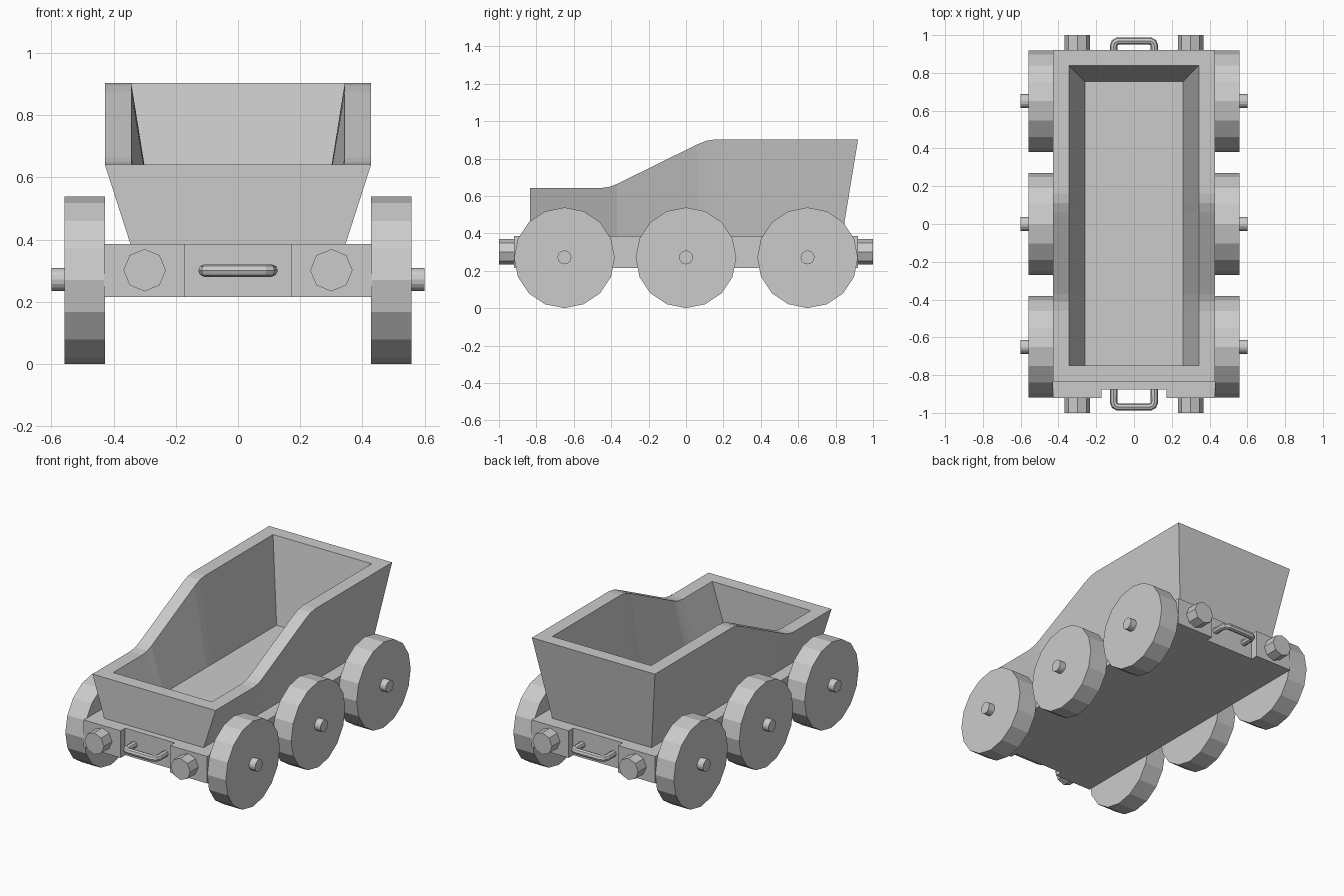
import bpy, bmesh, math
from mathutils import Vector

if "Cube" in bpy.data.objects:
    bpy.data.objects.remove(bpy.data.objects["Cube"])


def make(name, verts, faces):
    mesh = bpy.data.meshes.new(name)
    mesh.from_pydata(verts, [], faces)
    bm = bmesh.new()
    bm.from_mesh(mesh)
    bmesh.ops.recalc_face_normals(bm, faces=bm.faces)
    bm.to_mesh(mesh)
    bm.free()
    ob = bpy.data.objects.new(name, mesh)
    bpy.context.collection.objects.link(ob)
    return ob


def extrude_outline(name, outline, z0, z1):
    n = len(outline)
    verts = [(x, y, z) for z in (z0, z1) for x, y in outline]
    faces = [tuple(range(n)), tuple(range(n, 2 * n))]
    faces += [(i, (i + 1) % n, n + (i + 1) % n, n + i) for i in range(n)]
    return make(name, verts, faces)


def cylinder(name, sides, radius, start, end):
    a, b = Vector(start), Vector(end)
    along_x = abs(a.x - b.x) > abs(a.y - b.y)
    verts = []
    for p in (a, b):
        for i in range(sides):
            t = 2 * math.pi * i / sides
            u, w = radius * math.cos(t), radius * math.sin(t)
            verts.append(p + (Vector((0, u, w)) if along_x else Vector((u, 0, w))))
    n = sides
    faces = [tuple(range(n)), tuple(range(n, 2 * n))]
    faces += [(i, (i + 1) % n, n + (i + 1) % n, n + i) for i in range(n)]
    return make(name, verts, faces)


# Chassis slab with a recess at each end
half = [(-0.43, -0.92), (-0.172, -0.92), (-0.172, -0.875),
        (0.172, -0.875), (0.172, -0.92), (0.43, -0.92)]
extrude_outline("chassis", half + [(-x, -y) for x, y in half], 0.216, 0.386)

# Tub: flared walls lofted under a stepped rim
rim = [(-0.835, 0.642), (-0.46, 0.642), (-0.41, 0.649), (-0.37, 0.664),
       (0.06, 0.876), (0.11, 0.896), (0.16, 0.903), (0.92, 0.903)]
n = len(rim)
floor_z = 0.387
verts, faces = [], []


def inner_y(i, y, back):
    return -0.75 if i == 0 else back if i == n - 1 else y


for s in (-1, 1):
    for i, (y, z) in enumerate(rim):
        last = i == n - 1
        verts += [(s * 0.345, 0.835 if last else y, 0.384),
                  (s * 0.428, y, z),
                  (s * 0.343, inner_y(i, y, 0.838), z),
                  (s * 0.26, inner_y(i, y, 0.755), floor_z)]


def v(side, i, k):
    return (side * n + i) * 4 + k


for i in range(n - 1):
    for k in range(3):
        for side in (0, 1):
            faces.append((v(side, i, k), v(side, i + 1, k),
                          v(side, i + 1, k + 1), v(side, i, k + 1)))
    for k in (0, 3):
        faces.append((v(0, i, k), v(0, i + 1, k), v(1, i + 1, k), v(1, i, k)))
for i in (0, n - 1):
    for k in range(3):
        faces.append((v(0, i, k), v(0, i, k + 1), v(1, i, k + 1), v(1, i, k)))
make("tub", verts, faces)

# Wheels and axle stubs
for y in (-0.65, 0, 0.65):
    for s in (-1, 1):
        cylinder("wheel", 16, 0.269, (s * 0.428, y, 0.27), (s * 0.558, y, 0.27))
    cylinder("axle", 16, 0.037, (-0.6, y, 0.272), (0.6, y, 0.272))

for e in (-1, 1):
    # Buffers
    for s in (-1, 1):
        cylinder("buffer", 8, 0.068, (s * 0.3, e * 0.9, 0.302), (s * 0.3, e * 1.0, 0.302))
    # Coupling handle: swept tube
    left = [(-0.108, 0.87), (-0.108, 0.942), (-0.102, 0.96), (-0.085, 0.969)]
    path = left + [(-x, y) for x, y in reversed(left)]
    curve = bpy.data.curves.new("coupling_handle", "CURVE")
    curve.dimensions = "3D"
    curve.bevel_depth = 0.02
    curve.bevel_resolution = 2
    curve.use_fill_caps = True
    spline = curve.splines.new("POLY")
    spline.points.add(len(path) - 1)
    for p, (x, y) in zip(spline.points, path):
        p.co = (x, e * y, 0.301, 1)
    spline.use_smooth = False
    handle = bpy.data.objects.new("coupling_handle", curve)
    bpy.context.collection.objects.link(handle)
